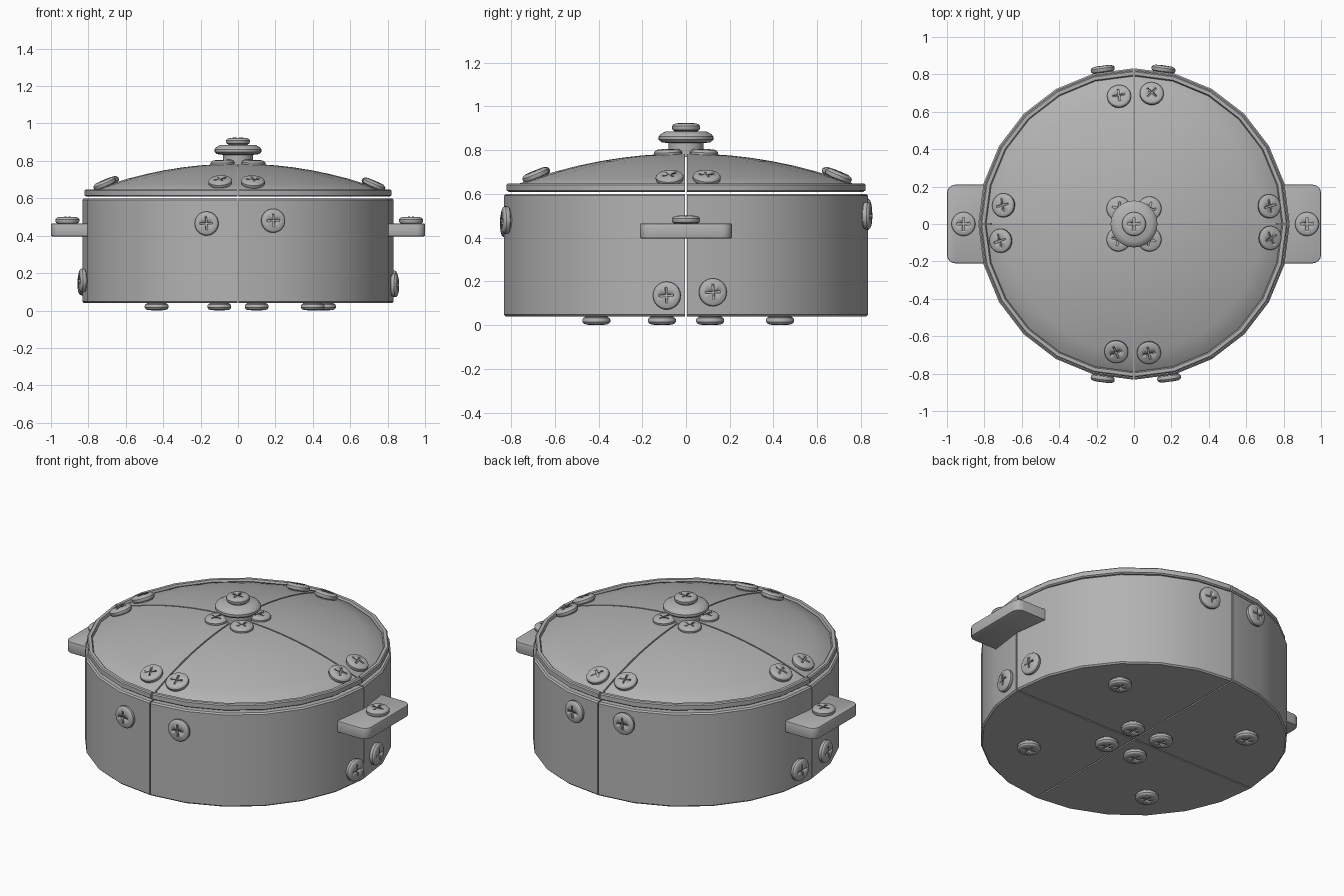
import bpy, bmesh, math
from math import sin, cos, pi, radians, sqrt
from mathutils import Vector, Quaternion

cube = bpy.data.objects.get("Cube")
if cube:
    bpy.data.objects.remove(cube, do_unlink=True)

GREY = 0.45
steel = bpy.data.materials.new("steel_grey")
steel.use_nodes = True
steel.diffuse_color = (GREY, GREY, GREY, 1)
steel.node_tree.nodes["Principled BSDF"].inputs["Base Color"].default_value = (GREY, GREY, GREY, 1)


def add_object(name, mesh):
    ob = bpy.data.objects.new(name, mesh)
    bpy.context.collection.objects.link(ob)
    return ob


def finish(name, bm, angle=30):
    """Turn a bmesh into a shaded object with the steel material."""
    bmesh.ops.remove_doubles(bm, verts=bm.verts, dist=1e-5)
    bmesh.ops.recalc_face_normals(bm, faces=bm.faces)
    mesh = bpy.data.meshes.new(name)
    bm.to_mesh(mesh)
    bm.free()
    mesh.materials.append(steel)
    ob = add_object(name, mesh)
    bpy.ops.object.select_all(action='DESELECT')
    ob.select_set(True)
    bpy.context.view_layer.objects.active = ob
    bpy.ops.object.shade_smooth_by_angle(angle=radians(angle))
    return ob


def lathe(bm, profile, start, sweep, steps):
    """Revolve a (radius, height) profile that starts and ends on the axis."""
    rings = []
    for i in range(steps + 1):
        a = start + sweep * i / steps
        rings.append([bm.verts.new((r * cos(a), r * sin(a), z)) for r, z in profile])
    for a, b in zip(rings, rings[1:]):
        for j in range(len(profile) - 1):
            loop = [a[j], a[j + 1], b[j + 1], b[j]]
            if profile[j][0] == 0:
                loop = [a[j], a[j + 1], b[j + 1]]
            elif profile[j + 1][0] == 0:
                loop = [a[j], a[j + 1], b[j]]
            bm.faces.new(loop)
    if sweep < 6:
        bm.faces.new(rings[0])
        bm.faces.new(rings[-1])


def quarters(name, profile):
    """Four wedges parted by thin seams."""
    gap = 0.004
    for q in range(4):
        bm = bmesh.new()
        lathe(bm, profile, q * pi / 2, pi / 2, 6)
        sx, sy = (1, -1, -1, 1)[q], (1, 1, -1, -1)[q]
        bmesh.ops.translate(bm, verts=bm.verts, vec=(sx * gap, sy * gap, 0))
        finish(f"{name}_quarter_{q + 1}", bm)


# Domed lid surface
APEX, DOME_R = 0.785, 2.17


def dome(r):
    return APEX - DOME_R + sqrt(DOME_R ** 2 - r * r)


# Pot body and lid
R = 0.828
quarters("pot_body", [(0, 0.04), (R - .008, 0.04), (R, 0.048), (R, 0.592), (R - .008, 0.6), (0, 0.6)])
lid = [(0, 0.61), (0.808, 0.61), (0.816, 0.616), (0.816, 0.642), (0.81, 0.648), (0.792, 0.648),
       (0.786, 0.634), (0.78, dome(0.78))]
lid += [(0.78 * (1 - i / 8), dome(0.78 * (1 - i / 8))) for i in range(1, 9)]
quarters("lid", lid)

# Knob with a short neck
bm = bmesh.new()
lathe(bm, [(0, 0.77), (0.08, 0.77), (0.08, 0.832), (0.112, 0.836), (0.125, 0.848), (0.125, 0.862),
           (0.118, 0.872), (0.095, 0.885), (0, 0.885)], 0, 2 * pi, 32)
finish("knob", bm)

# Side handles: rounded plates
for side, label in ((1, "left"), (-1, "right")):
    bm = bmesh.new()
    outline = [(0.76, -0.21)]
    for cy, a0 in ((-0.165, -pi / 2), (0.165, 0)):
        outline += [(0.955 + 0.045 * cos(a0 + k * pi / 8), cy + 0.045 * sin(a0 + k * pi / 8))
                    for k in range(5)]
    outline.append((0.76, 0.21))
    base = bm.faces.new([bm.verts.new((side * x, y, 0.397)) for x, y in outline])
    top = bmesh.ops.extrude_face_region(bm, geom=[base])["geom"]
    bmesh.ops.translate(bm, verts=[v for v in top if isinstance(v, bmesh.types.BMVert)], vec=(0, 0, 0.068))
    rims = [e for e in bm.edges if abs(e.verts[0].co.z - e.verts[1].co.z) < 1e-4]
    bmesh.ops.bevel(bm, geom=rims, offset=0.006, segments=2, profile=0.5, affect='EDGES')
    finish(f"{label}_handle", bm, 35)

# Screw head with a recessed cross, made once and shared
bm = bmesh.new()
lathe(bm, [(0, -0.025), (0.052, -0.025), (0.052, 0.004), (0.06, 0.008), (0.064, 0.015), (0.064, 0.026),
           (0.058, 0.034), (0.046, 0.039), (0, 0.041)], 0, 2 * pi, 24)
master = finish("screw_master", bm)
for k in range(2):
    bm = bmesh.new()
    bmesh.ops.create_cube(bm, size=1)
    long, thin = 0.068, 0.009
    bmesh.ops.scale(bm, verts=bm.verts, vec=(long, thin, 0.03) if k else (thin, long, 0.03))
    bmesh.ops.translate(bm, verts=bm.verts, vec=(0, 0, 0.044))
    cutter = finish(f"slot_cutter_{k + 1}", bm)
    cutter.hide_render = True
    mod = master.modifiers.new("slot", 'BOOLEAN')
    mod.operation, mod.object, mod.solver = 'DIFFERENCE', cutter, 'EXACT'
deps = bpy.context.evaluated_depsgraph_get()
screw_mesh = bpy.data.meshes.new_from_object(master.evaluated_get(deps))
screw_mesh.name = "screw_head"
for name in ("screw_master", "slot_cutter_1", "slot_cutter_2"):
    bpy.data.objects.remove(bpy.data.objects[name], do_unlink=True)


def screw(name, pos, normal, spin=0):
    ob = add_object(name, screw_mesh)
    ob.location = pos
    ob.rotation_mode = 'QUATERNION'
    ob.rotation_quaternion = Vector(normal).to_track_quat('Z', 'Y') @ Quaternion((0, 0, 1), radians(spin))


# Knob and handle screws
screw("knob_screw", (0, 0, 0.884), (0, 0, 1))
screw("left_handle_screw", (0.925, 0, 0.461), (0, 0, 1))
screw("right_handle_screw", (-0.912, 0, 0.461), (0, 0, 1))

# Lid screws: four round the knob, eight by the rim
for sx in (1, -1):
    for sy in (1, -1):
        screw("lid_inner_screw", (sx * 0.082, sy * 0.082, 0.765), (sx * 0.04, sy * 0.04, 1), 30)
rim_screws = [(-.08, .685, 4), (.095, .70, 55), (-.70, .10, 20), (-.715, -.09, 10),
              (.725, .095, 8), (.73, -.075, 35), (-.095, -.685, 30), (.08, -.69, 5)]
for x, y, spin in rim_screws:
    r = math.hypot(x, y)
    x, y, r = x * 0.985, y * 0.985, r * 0.985
    screw("lid_rim_screw", (x, y, dome(r) - 0.006), (x, y, sqrt(DOME_R ** 2 - r * r) * 0.8), spin)

# Wall screws, each square to its flat: (facing angle, offset along the wall, height)
walls = [(-90, -.165, .465), (-90, .185, .48), (90, -.155, .50), (90, .165, .515),
         (0, -.085, .135), (0, .12, .15), (180, -.11, .145), (180, .13, .16)]
for facing, off, z in walls:
    tilt = math.copysign(radians(7.5), off)
    a = radians(facing) + tilt
    n = Vector((cos(a), sin(a), 0))
    along = Vector((-sin(a), cos(a), 0))
    slide = off / cos(tilt) - R * cos(tilt) * math.tan(tilt)
    screw("wall_screw", n * R * cos(tilt) + along * slide + Vector((0, 0, z)), n, 3)

# Underside screws
for x, y in ((.46, .43), (.40, -.41), (-.435, .43), (-.435, -.41),
             (.1, .11), (.1, -.11), (-.1, .11), (-.1, -.11)):
    screw("base_screw", (x, y, 0.041), (0, 0, -1), 10)
